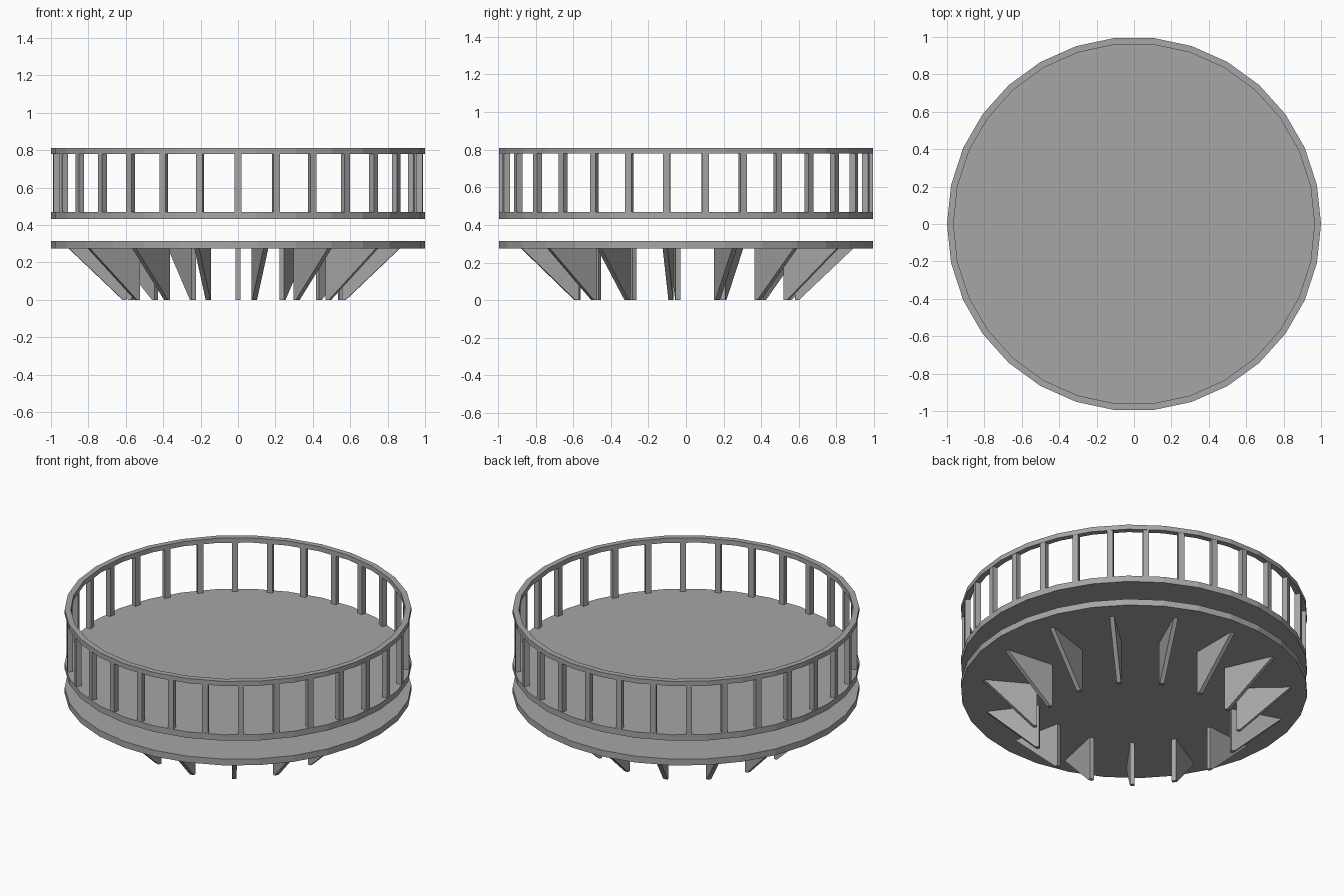
import bpy
from math import cos, sin, radians, tau
from mathutils import Matrix

cube = bpy.data.objects.get("Cube")
if cube:
    bpy.data.objects.remove(cube, do_unlink=True)

SIDES = 30
FINS = 15

grey = bpy.data.materials.new("plain grey")
grey.use_nodes = True
colour = (0.38, 0.38, 0.38, 1)
grey.diffuse_color = colour
grey.node_tree.nodes["Principled BSDF"].inputs["Base Color"].default_value = colour


def make(name, verts, faces):
    mesh = bpy.data.meshes.new(name)
    mesh.from_pydata(verts, [], faces)
    mesh.materials.append(grey)
    obj = bpy.data.objects.new(name, mesh)
    bpy.context.collection.objects.link(obj)
    return obj


def circle(radius, z):
    return [(radius * cos(tau * i / SIDES), radius * sin(tau * i / SIDES), z)
            for i in range(SIDES)]


def bridge(a, b):
    """Quads between two loops, given by loop number."""
    n = SIDES
    return [(a * n + i, a * n + (i + 1) % n, b * n + (i + 1) % n, b * n + i)
            for i in range(n)]


def disc(name, radius, z0, z1):
    caps = [tuple(reversed(range(SIDES))), tuple(range(SIDES, 2 * SIDES))]
    return make(name, circle(radius, z0) + circle(radius, z1), bridge(0, 1) + caps)


def ring(name, outer, inner, z0, z1):
    loops = circle(outer, z0) + circle(outer, z1) + circle(inner, z1) + circle(inner, z0)
    return make(name, loops, bridge(0, 1) + bridge(1, 2) + bridge(2, 3) + bridge(3, 0))


def radial_plate(name, profile, thickness, angle, offset=0, centre_x=0):
    """Extrude a (radius, z) profile sideways and turn it about the z axis."""
    n = len(profile)
    verts = [(r, offset + side * thickness / 2, z) for side in (-1, 1) for r, z in profile]
    faces = [tuple(range(n)), tuple(reversed(range(n, 2 * n)))]
    faces += [(i, i + n, (i + 1) % n + n, (i + 1) % n) for i in range(n)]
    obj = make(name, verts, faces)
    obj.matrix_world = Matrix.Translation((centre_x, 0, 0)) @ Matrix.Rotation(angle, 4, "Z")
    return obj


# Two floors and the top rail
disc("lower_floor", 1, 0.275, 0.315)
disc("upper_floor", 1, 0.432, 0.47)
ring("top_rail", 1, 0.965, 0.78, 0.81)

# Railing posts, one at the middle of each side
post = [(0.96, 0.47), (0.993, 0.47), (0.993, 0.78), (0.96, 0.78)]
for i in range(SIDES):
    radial_plate(f"railing_post_{i + 1}", post, 0.035, tau * (i + 0.5) / SIDES)

# Tapered support fins below
fin = [(0.58, 0), (0.6, 0), (0.89, 0.275), (0.58, 0.275)]
for i in range(FINS):
    radial_plate(f"support_fin_{i + 1}", fin, 0.026, radians(90) + tau * i / FINS,
                 offset=-0.018, centre_x=-0.018)
